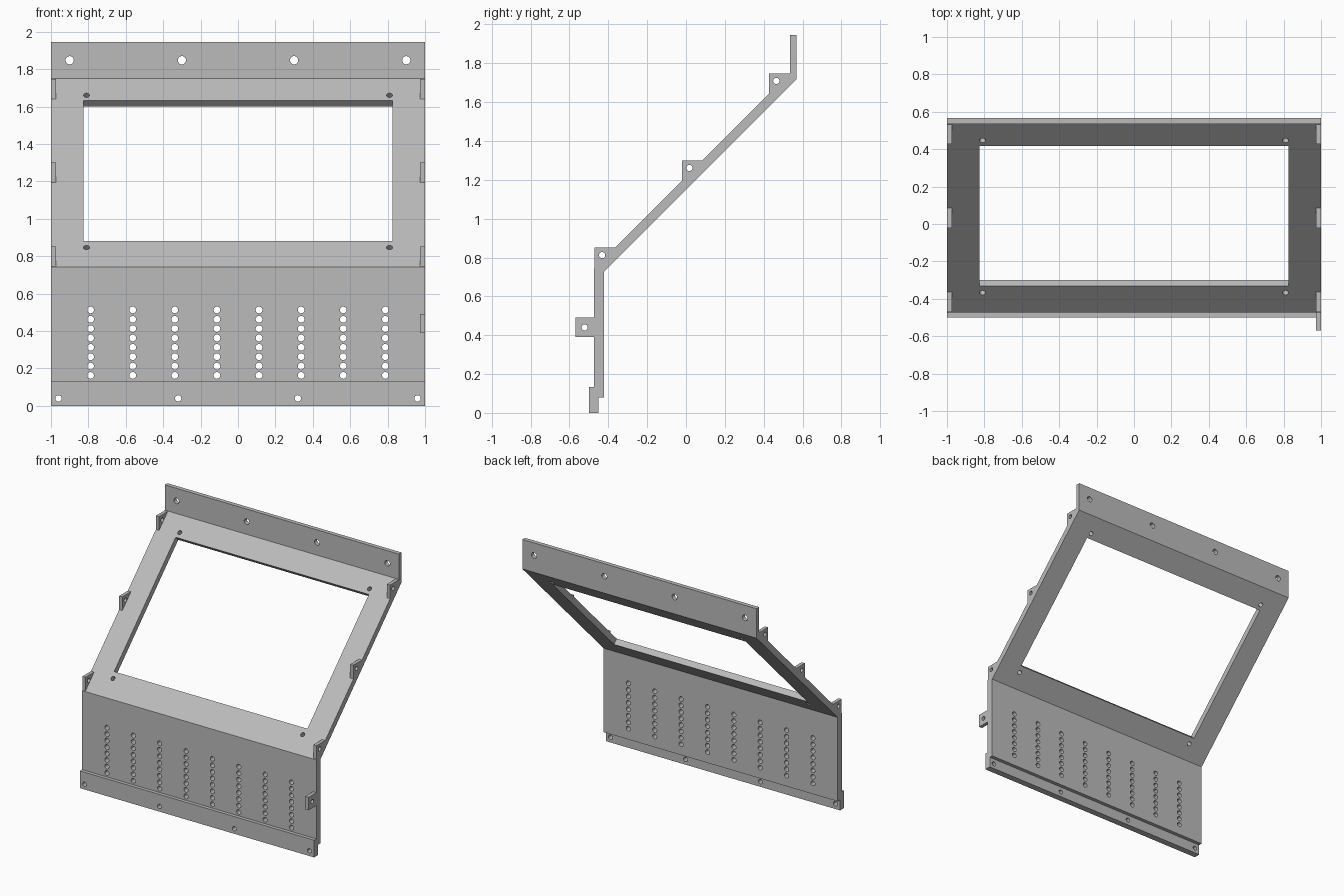
import bpy, bmesh, math
from mathutils import Matrix, Vector

if "Cube" in bpy.data.objects:
    bpy.data.objects.remove(bpy.data.objects["Cube"])

grey = bpy.data.materials.new("light_grey")
grey.use_nodes = True
colour = (0.5, 0.5, 0.5, 1)
grey.diffuse_color = colour
grey.node_tree.nodes["Principled BSDF"].inputs["Base Color"].default_value = colour


def make_object(name, bm):
    bmesh.ops.recalc_face_normals(bm, faces=bm.faces)
    mesh = bpy.data.meshes.new(name)
    bm.to_mesh(mesh)
    bm.free()
    mesh.materials.append(grey)
    ob = bpy.data.objects.new(name, mesh)
    bpy.context.collection.objects.link(ob)
    return ob


def extrude_profile(name, points, x0, x1):
    """Sweep a (y, z) outline along x."""
    bm = bmesh.new()
    face = bm.faces.new([bm.verts.new((x0, y, z)) for y, z in points])
    out = bmesh.ops.extrude_face_region(bm, geom=[face])
    moved = [v for v in out["geom"] if isinstance(v, bmesh.types.BMVert)]
    bmesh.ops.translate(bm, verts=moved, vec=(x1 - x0, 0, 0))
    return make_object(name, bm)


def add_drill(bm, centre, axis, radius):
    turn = Vector(axis).to_track_quat('Z', 'Y').to_matrix().to_4x4()
    bmesh.ops.create_cone(bm, cap_ends=True, segments=24, radius1=radius, radius2=radius,
                          depth=0.2, matrix=Matrix.Translation(centre) @ turn)


def cut(ob, bm):
    cutter = make_object("cutter", bm)
    cutter.hide_render = True
    mod = ob.modifiers.new("cut", 'BOOLEAN')
    mod.operation, mod.solver, mod.object = 'DIFFERENCE', 'EXACT', cutter
    bpy.ops.object.select_all(action='DESELECT')
    bpy.context.view_layer.objects.active = ob
    ob.select_set(True)
    bpy.ops.object.modifier_apply(modifier=mod.name)
    bpy.data.objects.remove(cutter)
    bpy.ops.object.shade_smooth_by_angle(angle=math.radians(30))


# Bent sheet: lower lip, upright panel, sloped frame, top flange
SLOPE = 1.215
front, back = -0.473, -0.422
panel = extrude_profile("bent_panel", [
    (-0.5, 0), (-0.45, 0), (-0.45, 0.08), (back, 0.08), (back, 0.728),
    (0.568, 1.718), (0.568, 1.945), (0.535, 1.945), (0.535, SLOPE + 0.535),
    (front, SLOPE + front), (front, 0.133), (-0.5, 0.133)], -1, 1)

bm = bmesh.new()
# Window cut square to the slope
bmesh.ops.create_cube(bm, size=1, matrix=Matrix.Translation((0, 0.0425, SLOPE + 0.0425))
                      @ Matrix.Rotation(math.radians(45), 4, 'X')
                      @ Matrix.Diagonal((1.65, 0.75 * math.sqrt(2), 0.3, 1)))
# Screw holes beside the window
for x in (-0.81, 0.81):
    for y in (-0.368, 0.446):
        add_drill(bm, (x, y, SLOPE + y), (0, -1, 1), 0.016)
# Flange and lip holes
for i in range(4):
    add_drill(bm, (-0.9 + 0.6 * i, 0.55, 1.848), (0, 1, 0), 0.022)
    add_drill(bm, (-0.96 + 0.64 * i, -0.47, 0.04), (0, 1, 0), 0.017)
# Vent grid
for col in range(8):
    for row in range(8):
        add_drill(bm, (-0.788 + 0.2251 * col, -0.45, 0.163 + 0.05 * row), (0, 1, 0), 0.018)
cut(panel, bm)

# Mounting tabs on the edges
THICK = 0.027


def tab(name, outline, hole, side):
    ob = extrude_profile(name, outline, side * (1 - THICK), side)
    drill = bmesh.new()
    add_drill(drill, (side, *hole), (1, 0, 0), 0.016)
    cut(ob, drill)


for side, label in ((1, "left"), (-1, "right")):
    for y, level in ((-0.47, "lower"), (-0.021, "middle"), (0.427, "upper")):
        z = SLOPE + y
        tab(f"{level}_tab_{label}",
            [(y, z - 0.002), (y, z + 0.106), (y + 0.108, z + 0.106)],
            (y + 0.038, z + 0.067), side)
tab("front_tab_left", [(-0.57, 0.39), (front, 0.39), (front, 0.49), (-0.57, 0.49)],
    (-0.522, 0.44), 1)
